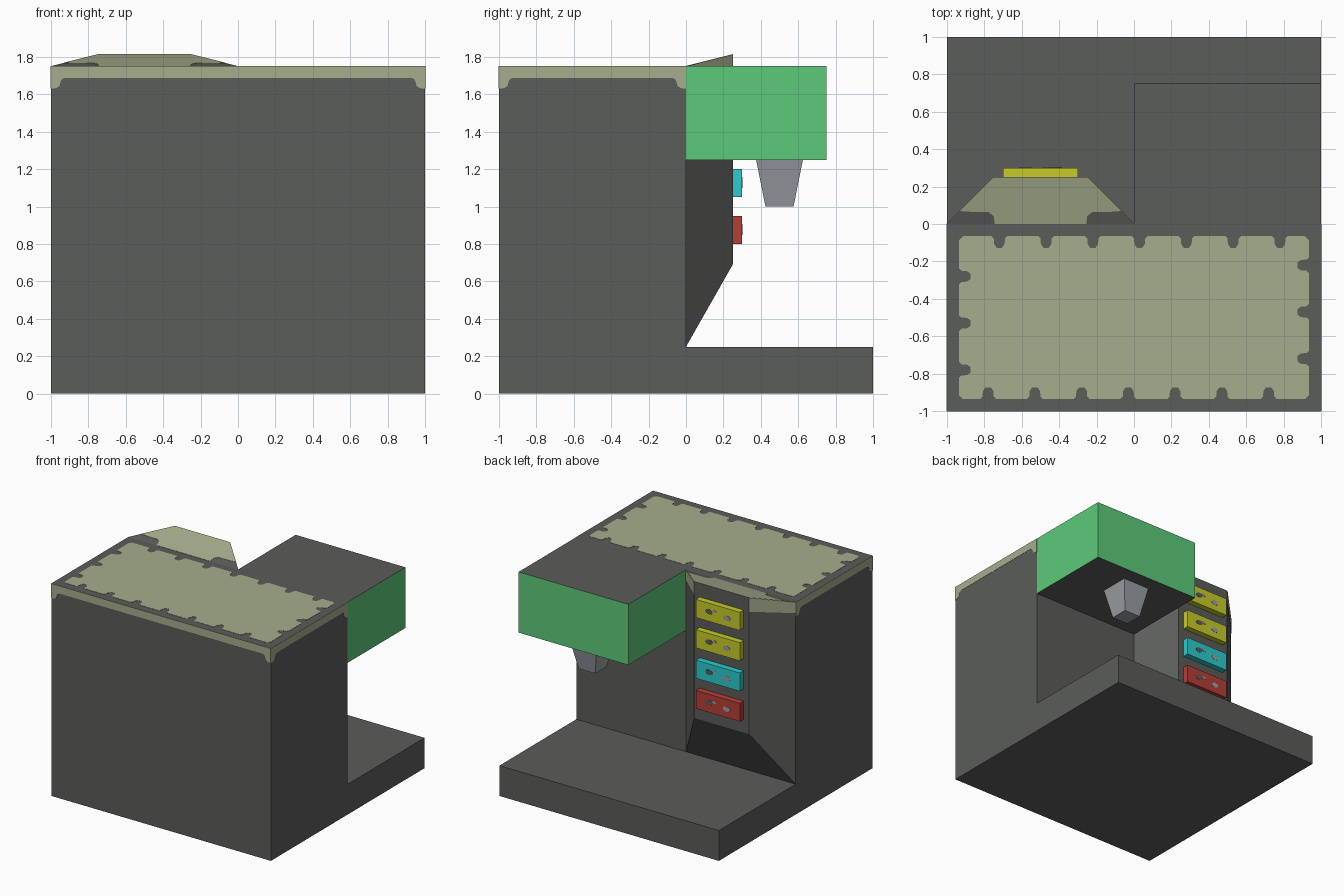
import bpy, bmesh, math
from mathutils import Vector

if "Cube" in bpy.data.objects:
    bpy.data.objects.remove(bpy.data.objects["Cube"])


def material(name, r, g, b):
    lin = [(c / 255 / 12.92) if c < 11 else ((c / 255 + 0.055) / 1.055) ** 2.4 for c in (r, g, b)]
    m = bpy.data.materials.new(name)
    m.diffuse_color = (*lin, 1)
    m.use_nodes = True
    m.node_tree.nodes["Principled BSDF"].inputs["Base Color"].default_value = m.diffuse_color
    return m


DARK = material("dark grey", 91, 93, 90)
PALE = material("pale olive", 165, 174, 140)
GREEN = material("green", 93, 202, 121)
GREY = material("light grey", 155, 159, 164)
YELLOW = material("yellow", 200, 203, 42)
CYAN = material("cyan", 44, 204, 207)
RED = material("red", 182, 62, 54)


def finish(name, bm, *mats):
    bmesh.ops.recalc_face_normals(bm, faces=bm.faces)
    me = bpy.data.meshes.new(name)
    bm.to_mesh(me)
    bm.free()
    for m in mats:
        me.materials.append(m)
    ob = bpy.data.objects.new(name, me)
    bpy.context.collection.objects.link(ob)
    return ob


def prism(name, pts, depth, mat):
    """Extrude a flat outline along the depth vector."""
    bm = bmesh.new()
    face = bm.faces.new([bm.verts.new(p) for p in pts])
    new = bmesh.ops.extrude_face_region(bm, geom=[face])["geom"]
    bmesh.ops.translate(bm, vec=Vector(depth), verts=[v for v in new if isinstance(v, bmesh.types.BMVert)])
    return finish(name, bm, mat)


def loft(name, low, high, mat):
    """Solid between two matching four-point rings."""
    bm = bmesh.new()
    a = [bm.verts.new(p) for p in low]
    b = [bm.verts.new(p) for p in high]
    bm.faces.new(a)
    bm.faces.new(b)
    for i in range(4):
        j = (i + 1) % 4
        bm.faces.new((a[i], a[j], b[j], b[i]))
    return finish(name, bm, mat)


def box(name, lo, hi, mat):
    pts = [(lo[0], lo[1], lo[2]), (hi[0], lo[1], lo[2]), (hi[0], hi[1], lo[2]), (lo[0], hi[1], lo[2])]
    return prism(name, pts, (0, 0, hi[2] - lo[2]), mat)


T = 0.002  # thickness of painted plates

# Main block and base tray as one L profile
prism("body", [(-1, y, z) for y, z in [(-1, 0), (1, 0), (1, 0.25), (0, 0.25), (0, 1.75), (-1, 1.75)]],
      (2, 0, 0), DARK)

# Overhanging head: green sides, dark top and bottom
head = box("head", (0, 0, 1.25), (1, 0.75, 1.75), GREEN)
head.data.materials.append(DARK)
for p in head.data.polygons:
    p.material_index = 1 if abs(p.normal.z) > 0.5 else 0


# Tapered square nozzle
def square(r, z):
    return [(0.5 + sx * r, 0.5 + sy * r, z) for sx, sy in ((-1, -1), (1, -1), (1, 1), (-1, 1))]


loft("nozzle", square(0.075, 1.0), square(0.125, 1.25), GREY)

# Raised control panel
loft("control_panel",
     [(-1, 0, 0.25), (0, 0, 0.25), (0, 0, 1.75), (-1, 0, 1.75)],
     [(-0.75, 0.25, 0.69), (-0.25, 0.25, 0.69), (-0.25, 0.25, 1.8125), (-0.75, 0.25, 1.8125)], DARK)

# Pale trim on the panel top and its slanted sides
half = [(-0.745, 0), (-0.75, 0.04), (-0.775, 0.063), (-0.9, 0.066), (-0.93, 0.07), (-0.75, 0.25)]
outline = half + [(-1 - x, y) for x, y in reversed(half)]
prism("panel_top_trim", [(x, y, 1.75 + 0.25 * y) for x, y in outline], (0, 0, T), PALE)
for side, label in ((-1, "left"), (1, "right")):
    edge = [(0.5, 0, 1.75), (0.25, 0.25, 1.8125), (0.25, 0.25, 1.70), (0.5, 0, 1.66)]
    prism("panel_trim_" + label, [(-0.5 + side * x, y, z) for x, y, z in edge], (side * T, T, 0), PALE)

# Buttons with small worn marks
for i, mat in enumerate((RED, CYAN, YELLOW, YELLOW)):
    z = 0.8 + 0.25 * i
    box(f"button_{i + 1}", (-0.7, 0.25, z), (-0.3, 0.3, z + 0.15), mat)
    for k, (cx, dz, m) in enumerate(((-0.42, 0.005, DARK), (-0.47, 0.02, GREY), (-0.58, -0.005, GREY))):
        r = 0.018 if k == 1 else 0.034
        ring = [(cx + r * math.cos(a * math.pi / 4), 0.3, z + 0.075 + dz + 0.65 * r * math.sin(a * math.pi / 4))
                for a in range(8)]
        prism(f"button_{i + 1}_mark_{k + 1}", ring, (0, T, 0), m)

# Pale band along the upper edge of the front and both sides
def band(a, b):
    ends = [(0, 1.75), (0, 1.63), (0.03, 1.633), (0.045, 1.645), (0.052, 1.67), (0.06, 1.682), (0.075, 1.6875)]
    return [(a + u, z) for u, z in ends] + [(b - u, z) for u, z in reversed(ends)]


prism("front_band", [(x, -1, z) for x, z in band(-1, 1)], (0, -T, 0), PALE)
for side, label in ((-1, "left"), (1, "right")):
    prism(label + "_band", [(side, y, z) for y, z in band(-1, 0)], (side * T, 0, 0), PALE)

# Pale top sheet with rounded notches, same half outline turned by 180 degrees
X0, Y0, Y1 = -0.935, -0.935, -0.065
NOTCH = [(-0.042, 0), (-0.03, 0.012), (-0.028, 0.042), (-0.014, 0.062),
         (0.014, 0.062), (0.028, 0.042), (0.03, 0.012), (0.042, 0)]


def rounded_corner(x, y, dx0, dy0, dx1, dy1):
    c = 0.02
    return [(x + c * dx0, y + c * dy0), (x + c * dx1, y + c * dy1)]


part = rounded_corner(X0, Y0, 0, 1, 1, 0)
for k in range(7):
    part += [(-0.78 + 0.25 * k + u, Y0 + v) for u, v in NOTCH]
part += rounded_corner(-X0, Y0, -1, 0, 0, 1)
for k in range(3):
    part += [(-X0 - v, -0.72 + 0.25 * k + u) for u, v in NOTCH]
sheet = part + [(-x, -1 - y) for x, y in part]
prism("top_sheet", [(x, y, 1.75) for x, y in sheet], (0, 0, T), PALE)
